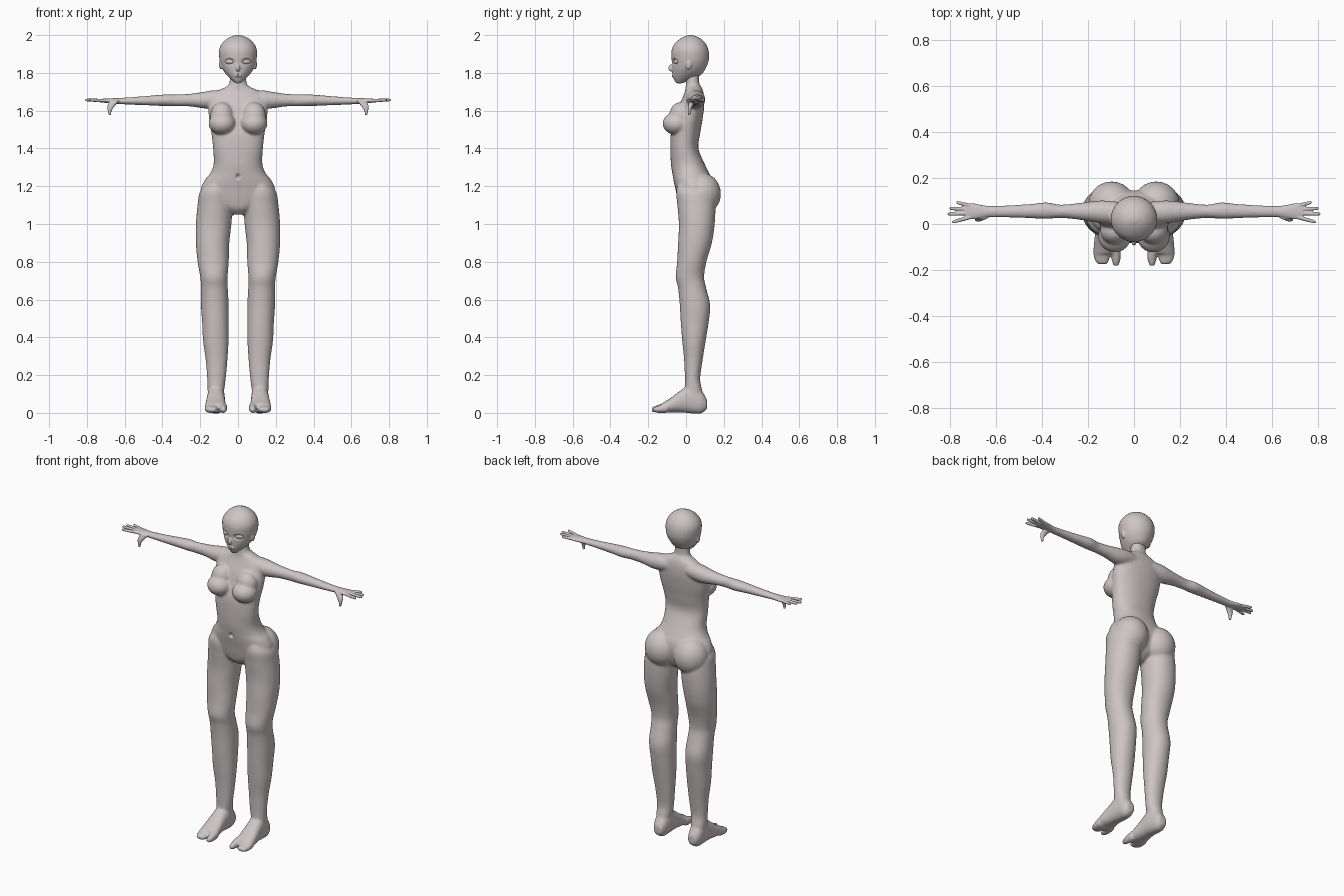
import bpy
import bmesh
import math
from mathutils import Matrix, Vector

default = bpy.data.objects.get("Cube")
if default:
    bpy.data.objects.remove(default, do_unlink=True)

clay = bpy.data.materials.new("warm_grey_clay")
clay.use_nodes = True
clay_colour = (0.61, 0.555, 0.56, 1)
clay.diffuse_color = clay_colour
clay.node_tree.nodes["Principled BSDF"].inputs["Base Color"].default_value = clay_colour

SIDES = 32
STEPS = 5
X, Y, Z = 0, 1, 2


def resample(rows):
    """Smooth curve through the cross-section rows."""
    rows = [rows[0]] + list(rows) + [rows[-1]]
    result = []
    for a, b, c, d in zip(rows, rows[1:], rows[2:], rows[3:]):
        for k in range(STEPS):
            t = k / STEPS
            result.append([
                q + t / 2 * (r - p + t * (2 * p - 5 * q + 4 * r - s + t * (3 * (q - r) + s - p)))
                for p, q, r, s in zip(a, b, c, d)])
    return result + [list(rows[-1])]


def loft(bm, axis, rows, side=1, power=2.0):
    """Skin oval sections; each row is position, then min and max on the other two axes."""
    u, v = [i for i in (X, Y, Z) if i != axis]
    rings = []
    for pos, u0, u1, v0, v1 in resample(rows):
        ring = []
        for i in range(SIDES):
            angle = math.tau * i / SIDES
            c, s = math.cos(angle), math.sin(angle)
            co = Vector()
            co[axis] = pos
            co[u] = (u0 + u1) / 2 + (u1 - u0) / 2 * math.copysign(abs(c) ** (2 / power), c)
            co[v] = (v0 + v1) / 2 + (v1 - v0) / 2 * math.copysign(abs(s) ** (2 / power), s)
            co.x *= side
            ring.append(bm.verts.new(co))
        rings.append(ring)
    for low, high in zip(rings, rings[1:]):
        for i in range(SIDES):
            j = (i + 1) % SIDES
            bm.faces.new((low[i], low[j], high[j], high[i]))
    bm.faces.new(rings[0])
    bm.faces.new(rings[-1])


def ball(bm, centre, radii, side=1, turn=0.0):
    place = Matrix.Translation((centre[0] * side, centre[1], centre[2]))
    spin = Matrix.Rotation(turn * side, 4, "Z")
    bmesh.ops.create_uvsphere(bm, u_segments=24, v_segments=16, radius=1,
                              matrix=place @ spin @ Matrix.Diagonal((*radii, 1)))


def finish(name, bm, voxel=0, smooth=0):
    """Turn the parts into one object, fusing them into a single skin if asked."""
    bmesh.ops.recalc_face_normals(bm, faces=bm.faces)
    mesh = bpy.data.meshes.new(name)
    bm.to_mesh(mesh)
    bm.free()
    obj = bpy.data.objects.new(name, mesh)
    bpy.context.collection.objects.link(obj)
    if voxel:
        fuse = obj.modifiers.new("fuse", "REMESH")
        fuse.mode = "VOXEL"
        fuse.voxel_size = voxel
        relax = obj.modifiers.new("relax", "SMOOTH")
        relax.iterations = smooth
        depsgraph = bpy.context.evaluated_depsgraph_get()
        fused = bpy.data.meshes.new_from_object(obj.evaluated_get(depsgraph))
        obj.modifiers.clear()
        obj.data = fused
        bpy.data.meshes.remove(mesh)
        fused.name = name
    obj.data.materials.clear()
    obj.data.materials.append(clay)
    obj.data.polygons.foreach_set("use_smooth", [True] * len(obj.data.polygons))
    return obj


def dent(obj, centre, radii, depth):
    """Press a soft hollow into the front."""
    for vert in obj.data.vertices:
        d = sum(((a - b) / r) ** 2 for a, b, r in zip(vert.co, centre, radii))
        if d < 1:
            vert.co.y += depth * (1 - d) ** 2


# Torso and neck: height, half width, front, back
torso = [
    (1.05, .04, .0, .07), (1.08, .09, -.03, .11), (1.12, .16, -.043, .13),
    (1.18, .195, -.055, .145), (1.23, .178, -.066, .14), (1.27, .146, -.073, .122),
    (1.32, .129, -.08, .098), (1.4, .132, -.083, .066), (1.48, .141, -.08, .075),
    (1.55, .153, -.06, .087), (1.62, .157, -.04, .096), (1.67, .15, -.018, .096),
    (1.705, .11, -.005, .09), (1.727, .062, -.002, .08), (1.75, .045, .0, .07),
    (1.82, .043, .0, .072)]

# Leg: height, inner, outer, front, back
leg = [
    (1.22, .07, .16, -.04, .1), (1.17, .04, .202, -.052, .14), (1.1, .03, .214, -.046, .155),
    (1.0, .035, .223, -.038, .152), (.9, .046, .223, -.042, .137), (.8, .049, .214, -.047, .108),
    (.72, .055, .2, -.055, .096), (.66, .054, .196, -.042, .107), (.57, .049, .196, -.033, .128),
    (.48, .049, .19, -.028, .12), (.38, .05, .185, -.02, .104), (.28, .056, .171, -.01, .088),
    (.18, .065, .163, -.006, .075), (.12, .073, .161, -.006, .085), (.05, .08, .155, .0, .09)]

# Foot and toes: depth, inner, outer, bottom, top
foot = [
    (.112, .09, .14, .02, .07), (.08, .077, .157, -.003, .12), (.03, .07, .162, -.003, .15),
    (-.02, .069, .166, .002, .125), (-.08, .064, .174, .002, .08), (-.13, .062, .175, .002, .05)]
big_toe = [(-.1, .057, .1, .0, .058), (-.15, .058, .098, .0, .043), (-.182, .066, .09, .006, .03)]
small_toes = [(-.1, .102, .177, .0, .052), (-.145, .106, .175, .0, .038), (-.174, .114, .16, .006, .028)]

# Arm: distance out, then centre and radius in depth and height
arm = [
    (.06, .05, .045, 1.665, .044), (.13, .052, .05, 1.66, .048), (.18, .054, .045, 1.656, .044),
    (.25, .055, .035, 1.656, .034), (.32, .055, .029, 1.655, .031), (.38, .058, .036, 1.655, .031),
    (.45, .056, .031, 1.654, .027), (.53, .055, .027, 1.652, .022), (.6, .054, .025, 1.651, .018),
    (.66, .054, .025, 1.651, .015)]
arm = [(x, y - ry, y + ry, z - rz, z + rz) for x, y, ry, z, rz in arm]

body_bm = bmesh.new()
loft(body_bm, Z, [(z, -w, w, f, b) for z, w, f, b in torso], power=2.2)
for side in (1, -1):
    loft(body_bm, Z, leg, side, power=2.1)
    loft(body_bm, Y, foot, side, power=2.3)
    loft(body_bm, Y, big_toe, side)
    loft(body_bm, Y, small_toes, side, power=2.3)
    loft(body_bm, X, arm, side)
    # Chest and seat volumes
    ball(body_bm, (.084, -.052, 1.532), (.072, .072, .06), side)
    ball(body_bm, (.085, -.03, 1.575), (.062, .058, .07), side)
    ball(body_bm, (.097, .085, 1.16), (.102, .1, .11), side)
body = finish("body", body_bm, .006, 10)
dent(body, (0, -.075, 1.25), (.016, .04, .02), .016)

# Head: height, half width, front, back
head_rows = [
    (1.745, .014, -.052, -.02), (1.765, .036, -.064, .03), (1.79, .061, -.071, .08),
    (1.82, .082, -.073, .102), (1.85, .093, -.074, .116), (1.88, .099, -.077, .122),
    (1.92, .1, -.076, .119), (1.955, .085, -.06, .104), (1.984, .054, -.026, .074),
    (2.0, .014, .01, .036)]
head_bm = bmesh.new()
loft(head_bm, Z, [(z, -w, w, f, b) for z, w, f, b in head_rows])
ball(head_bm, (0, -.077, 1.826), (.011, .017, .019))
ball(head_bm, (0, -.066, 1.788), (.02, .012, .011))
for side in (1, -1):
    ball(head_bm, (.089, .012, 1.845), (.011, .018, .027), side, -.3)
head = finish("head", head_bm, .004, 4)
dent(head, (0, -.076, 1.789), (.018, .03, .005), .008)
for side in (1, -1):
    dent(head, (.045 * side, -.066, 1.86), (.034, .05, .022), .016)

# Eyes
for side, label in ((1, "left"), (-1, "right")):
    eye_bm = bmesh.new()
    ball(eye_bm, (.045, -.052, 1.86), (.025, .011, .014), side, .4)
    finish(label + "_eye", eye_bm)

# Hands: palm, four fingers and a lowered thumb
palm = [
    (.63, .03, .078, 1.635, 1.667), (.66, .026, .082, 1.637, 1.666),
    (.7, .02, .09, 1.641, 1.664), (.735, .022, .088, 1.645, 1.662)]
thumb = [
    (1.655, .625, .675, .022, .052), (1.625, .652, .692, .012, .036),
    (1.6, .669, .689, .01, .028), (1.576, .672, .684, .012, .024)]
# Finger: knuckle depth, tip distance, tip depth
fingers = [(.03, .79, .008), (.047, .81, .043), (.064, .802, .068), (.079, .772, .094)]
for side, label in ((1, "left"), (-1, "right")):
    hand_bm = bmesh.new()
    loft(hand_bm, X, palm, side)
    loft(hand_bm, Z, thumb, side)
    for knuckle, reach, tip in fingers:
        rows = []
        for t, r in ((0, .009), (.5, .0085), (.9, .007), (1, .004)):
            x = .71 + (reach - .71) * t
            y = knuckle + (tip - knuckle) * t
            z = 1.653 + .004 * t
            rows.append((x, y - r, y + r, z - r, z + r))
        loft(hand_bm, X, rows, side)
    finish(label + "_hand", hand_bm, .003, 3)
